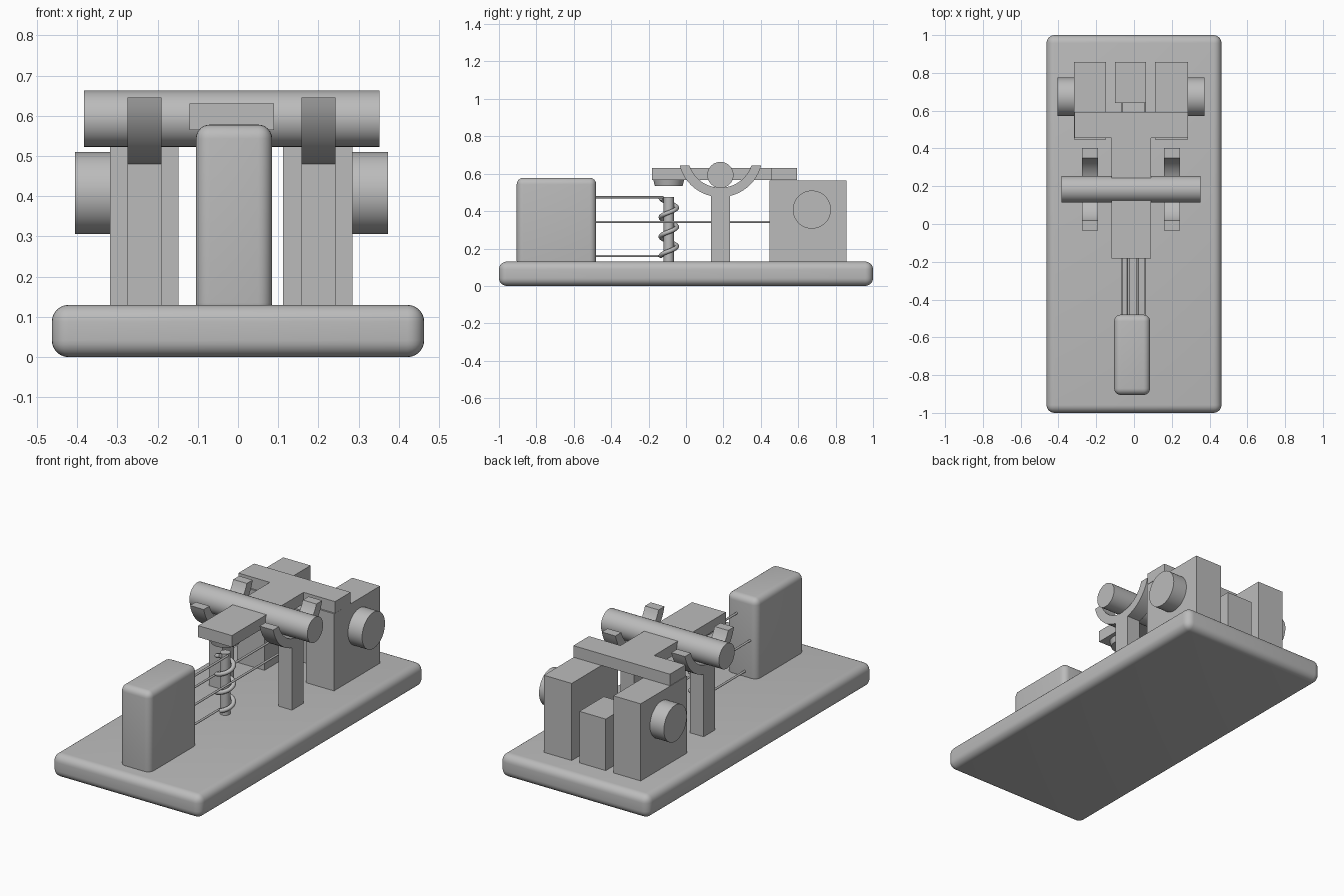
import bpy, bmesh, math
from mathutils import Matrix

if "Cube" in bpy.data.objects:
    bpy.data.objects.remove(bpy.data.objects["Cube"])

gray = bpy.data.materials.new("plain gray")
gray.use_nodes = True
gray.diffuse_color = (0.5, 0.5, 0.5, 1)
gray.node_tree.nodes["Principled BSDF"].inputs["Base Color"].default_value = (0.5, 0.5, 0.5, 1)


def finish(name, bm, smooth=False):
    bmesh.ops.recalc_face_normals(bm, faces=bm.faces)
    mesh = bpy.data.meshes.new(name)
    bm.to_mesh(mesh)
    bm.free()
    mesh.materials.append(gray)
    obj = bpy.data.objects.new(name, mesh)
    bpy.context.collection.objects.link(obj)
    if smooth:
        bpy.ops.object.select_all(action='DESELECT')
        obj.select_set(True)
        bpy.context.view_layer.objects.active = obj
        bpy.ops.object.shade_smooth_by_angle(angle=math.radians(35))
    return obj


def box(name, x, y, z, round_edges=0):
    bm = bmesh.new()
    bmesh.ops.create_cube(bm, size=1)
    for v in bm.verts:
        v.co = [a + (c + 0.5) * (b - a) for c, (a, b) in zip(v.co, (x, y, z))]
    if round_edges:
        bmesh.ops.bevel(bm, geom=bm.edges[:], offset=round_edges, segments=6,
                        profile=0.5, affect='EDGES')
    return finish(name, bm, round_edges > 0)


def cylinder(name, axis, start, length, radius, end_radius=None, sides=48):
    """Cylinder running from start along +x, +y or +z."""
    bm = bmesh.new()
    turn = {'x': Matrix.Rotation(math.pi / 2, 4, 'Y'),
            'y': Matrix.Rotation(-math.pi / 2, 4, 'X'),
            'z': Matrix.Identity(4)}[axis]
    place = Matrix.Translation(start) @ turn @ Matrix.Translation((0, 0, length / 2))
    bmesh.ops.create_cone(bm, cap_ends=True, segments=sides, radius1=radius,
                          radius2=end_radius or radius, depth=length, matrix=place)
    return finish(name, bm, True)


def extrude_profile(name, points, move, smooth=False):
    """Closed flat outline swept along the vector move."""
    bm = bmesh.new()
    face = bm.faces.new([bm.verts.new(p) for p in points])
    swept = bmesh.ops.extrude_face_region(bm, geom=[face])["geom"]
    bmesh.ops.translate(bm, vec=move,
                        verts=[v for v in swept if isinstance(v, bmesh.types.BMVert)])
    return finish(name, bm, smooth)


MID = -0.015          # centre line of the mechanism
BASE_TOP = 0.13

# Base and power block
box("base_board", (-0.463, 0.463), (-1, 1), (0, BASE_TOP), 0.042)
box("battery_block", (-0.105, 0.085), (-0.905, -0.48), (0.1, 0.578), 0.035)

# Magnet blocks with side knobs, and the short block between them
for side, x0, x1, knob in (("right", -0.318, -0.148, -0.405),
                           ("left", 0.112, 0.285, 0.285)):
    box(side + "_magnet_block", (x0, x1), (0.447, 0.857), (BASE_TOP, 0.564))
    cylinder(side + "_knob", 'x', (knob, 0.673, 0.408), 0.088, 0.102)
box("middle_block", (-0.1, 0.064), (0.64, 0.857), (BASE_TOP, 0.42))

# Posts carrying curved cradles
PIVOT_Y = 0.184
for side, x0 in (("right", -0.275), ("left", 0.158)):
    box(side + "_post", (x0, x0 + 0.085), (0.134, 0.236), (BASE_TOP, 0.488))
    outline = []
    for radius, direction in ((0.225, 1), (0.175, -1)):
        reach = math.acos(0.055 / radius)
        for i in range(25):
            a = direction * reach * (i / 12 - 1)
            outline.append((x0, PIVOT_Y + radius * math.sin(a),
                            0.70 - radius * math.cos(a)))
    extrude_profile(side + "_cradle", outline, (0.085, 0, 0), True)

# Pivot rod and T-shaped lever
cylinder("pivot_rod", 'x', (-0.383, PIVOT_Y, 0.593), 0.735, 0.07)
half = [(0.105, -0.183), (0.105, 0.455), (0.301, 0.455), (0.301, 0.594)]
outline = half + [(-x, y) for x, y in reversed(half)]
extrude_profile("lever", [(MID + x, y, 0.565) for x, y in outline], (0, 0, 0.065))

# Contact button under the lever, above the coil pin
COIL_Y = -0.092
cylinder("contact_button", 'z', (MID, COIL_Y, 0.533), 0.033, 0.074, 0.082)
cylinder("coil_pin", 'z', (MID, COIL_Y, BASE_TOP), 0.345, 0.027, sides=32)

# Coil wound round the pin
curve = bpy.data.curves.new("coil", 'CURVE')
curve.dimensions = '3D'
curve.bevel_depth = 0.012
curve.bevel_resolution = 3
curve.use_fill_caps = True
spline = curve.splines.new('POLY')
STEPS, TURNS = 96, 3
spline.points.add(STEPS)
for i, p in enumerate(spline.points):
    a = math.tau * TURNS * i / STEPS - math.pi / 2
    p.co = (MID + 0.043 * math.cos(a), COIL_Y + 0.043 * math.sin(a),
            0.16 + 0.31 * i / STEPS, 1)
spline.use_smooth = True
curve.materials.append(gray)
bpy.context.collection.objects.link(bpy.data.objects.new("coil", curve))

# Wires from the power block to the coil and to the middle block
for name, x, z, end in (("upper_coil_wire", 0.02, 0.474, -0.12),
                        ("lower_coil_wire", -0.03, 0.16, -0.12),
                        ("right_long_wire", -0.063, 0.342, 0.65),
                        ("left_long_wire", 0.058, 0.342, 0.65)):
    cylinder(name, 'y', (x, -0.49, z), end + 0.49, 0.006, sides=12)
